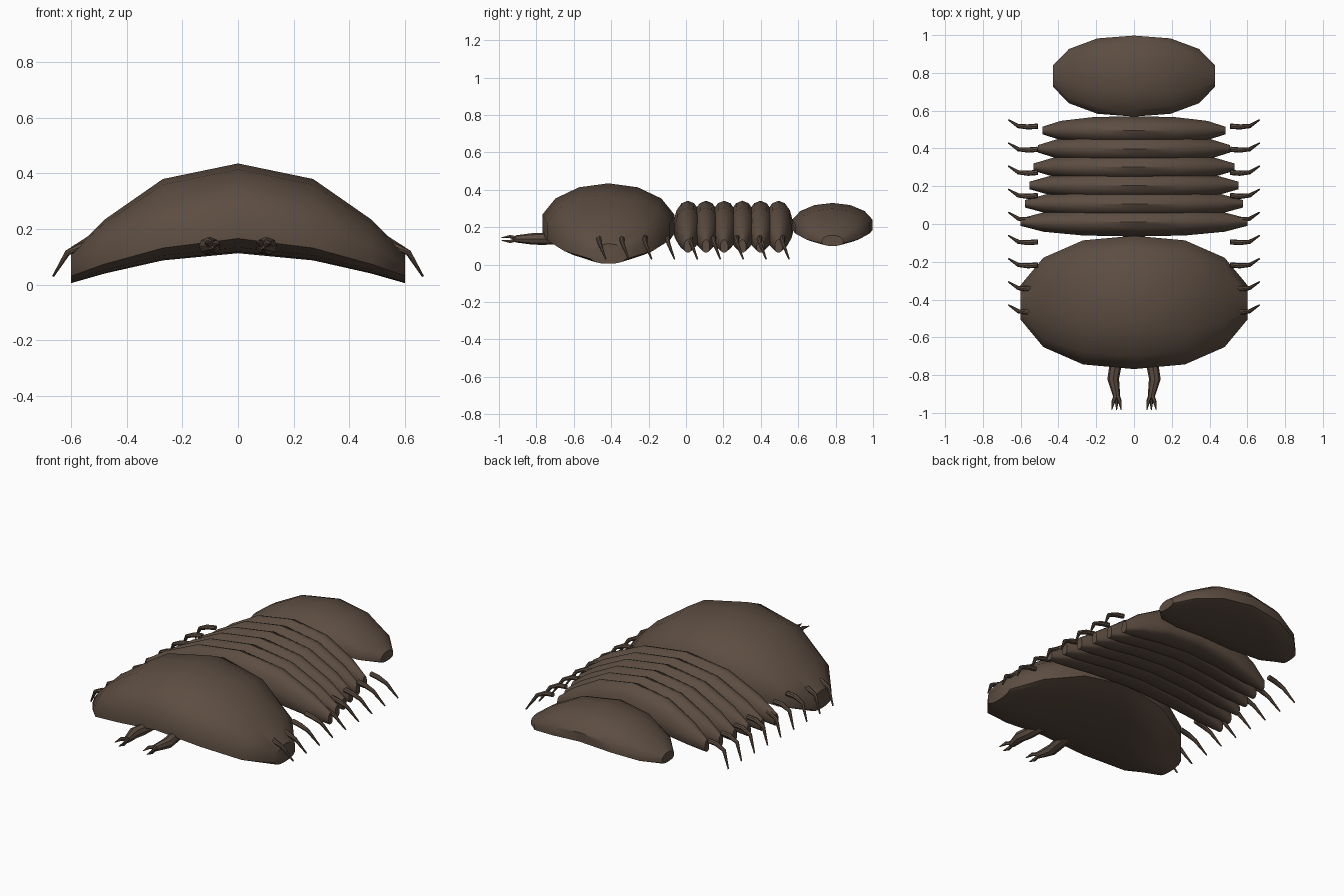
import bpy
import bmesh
import math
from mathutils import Vector

cube = bpy.data.objects.get("Cube")
if cube:
    bpy.data.objects.remove(cube, do_unlink=True)

brown = bpy.data.materials.new("dark brown shell")
brown.use_nodes = True
brown.diffuse_color = (0.108, 0.074, 0.053, 1)
brown.node_tree.nodes["Principled BSDF"].inputs["Base Color"].default_value = (0.108, 0.074, 0.053, 1)


def finish(bm, name, angle=42):
    bmesh.ops.recalc_face_normals(bm, faces=bm.faces)
    mesh = bpy.data.meshes.new(name)
    bm.to_mesh(mesh)
    bm.free()
    mesh.materials.append(brown)
    obj = bpy.data.objects.new(name, mesh)
    bpy.context.collection.objects.link(obj)
    bpy.ops.object.select_all(action='DESELECT')
    obj.select_set(True)
    bpy.context.view_layer.objects.active = obj
    bpy.ops.object.shade_smooth_by_angle(angle=math.radians(angle))
    return obj


def skin(bm, rings):
    """Join equal rings of points into a closed, capped tube."""
    loops = [[bm.verts.new(p) for p in ring] for ring in rings]
    n = len(loops[0])
    for a, b in zip(loops, loops[1:]):
        for i in range(n):
            j = (i + 1) % n
            bm.faces.new((a[i], a[j], b[j], b[i]))
    bm.faces.new(loops[0])
    bm.faces.new(loops[-1])


# Arched plate stations: x, half depth, rim height, top, bottom (unit plate)
HALF = [(0, 1, 0.5, 1, 0.25), (0.45, 0.93, 0.40, 0.87, 0.19),
        (0.8, 0.67, 0.24, 0.53, 0.08), (1, 0.26, 0.12, 0.25, 0)]
STATIONS = [(-s[0], *s[1:]) for s in HALF[:0:-1]] + HALF


def plate(name, half_x, y, half_y, z0, z1):
    rings = []
    for sx, depth, rim, top, bottom in STATIONS:
        ring = []
        for i in range(14):
            a = math.pi / 2 + math.tau * i / 14
            c, s = math.cos(a), math.sin(a)
            h = rim + (top - rim) * s if s > 0 else rim - (rim - bottom) * abs(s) ** 0.45
            ring.append((sx * half_x, y + half_y * depth * c, z0 + (z1 - z0) * h))
        rings.append(ring)
    bm = bmesh.new()
    skin(bm, rings)
    return finish(bm, name)


def tube(bm, points, radii, sides=8):
    """Tapered limb following a short path."""
    pts = [Vector(p) for p in points]
    rings = []
    for i, p in enumerate(pts):
        d = (pts[min(i + 1, len(pts) - 1)] - pts[max(i - 1, 0)]).normalized()
        u = d.orthogonal().normalized()
        if abs(d.z) < 0.9:
            u = d.cross(Vector((0, 0, 1))).normalized()
        v = d.cross(u)
        rings.append([p + radii[i] * (math.cos(t) * u + math.sin(t) * v)
                      for t in (math.tau * k / sides for k in range(sides))])
    skin(bm, rings)


# Head shield, overlapping body bands and tail shield
plate("head_shield", 0.6, -0.415, 0.362, 0.005, 0.435)
for k in range(6):
    plate(f"body_band_{k + 1}", 0.6 - 0.023 * k, 0.01 + 0.097 * k, 0.078, 0.065, 0.342)
plate("tail_shield", 0.43, 0.783, 0.22, 0.1, 0.33)

for side, label in ((1, "left"), (-1, "right")):
    # Nine thin bent legs along each flank
    for k in range(9):
        y = 0.518 - 0.1225 * k
        bm = bmesh.new()
        tube(bm, [(side * 0.51, y, 0.145), (side * 0.56, y - 0.004, 0.138),
                  (side * 0.612, y, 0.115), (side * 0.664, y + 0.033, 0.03)],
             [0.014, 0.014, 0.011, 0.004])
        finish(bm, f"{label}_leg_{k + 1}")

    # Thick front limb with a small three-pointed claw
    bm = bmesh.new()
    tube(bm, [(side * 0.09, -0.66, 0.14), (side * 0.1, -0.76, 0.138),
              (side * 0.11, -0.82, 0.138), (side * 0.092, -0.91, 0.138)],
         [0.03, 0.032, 0.031, 0.019])
    for dx, dz in ((0.028, 0.012), (-0.022, 0.012), (0.002, -0.014)):
        tube(bm, [(side * 0.092, -0.895, 0.138),
                  (side * (0.09 + dx * 0.7), -0.94, 0.138 + dz),
                  (side * (0.09 + dx), -0.985, 0.138 + dz * 0.6)],
             [0.012, 0.01, 0.002], 6)
    finish(bm, f"{label}_front_limb")
